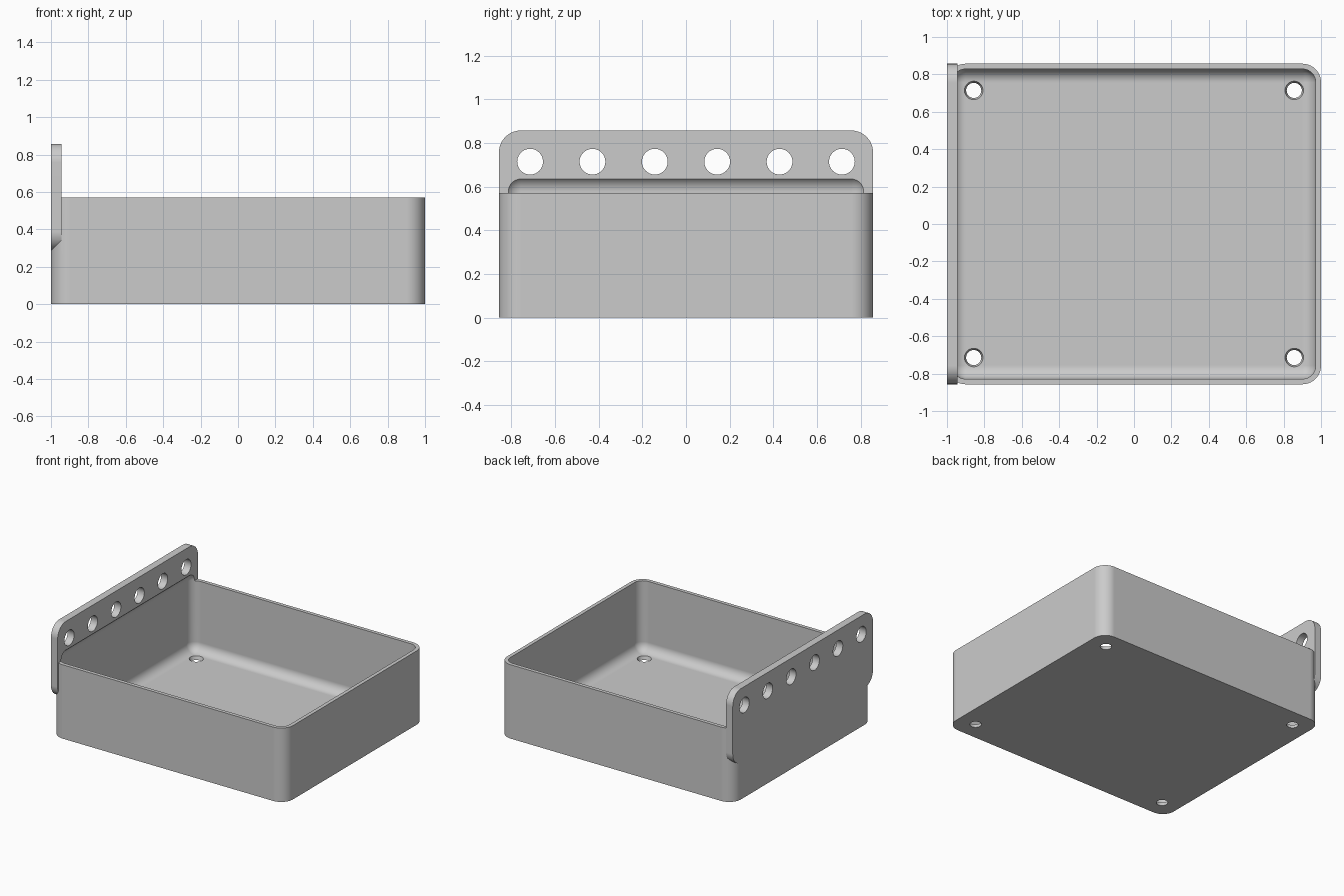
import bpy
import bmesh
from mathutils import Matrix

cube = bpy.data.objects.get("Cube")
if cube:
    bpy.data.objects.remove(cube, do_unlink=True)

grey = bpy.data.materials.new("light grey")
grey.use_nodes = True
grey.diffuse_color = (0.6, 0.6, 0.6, 1)
grey.node_tree.nodes["Principled BSDF"].inputs["Base Color"].default_value = (0.6, 0.6, 0.6, 1)

HALF_X, HALF_Y = 1.0, 0.857
WALL, PLATE = 0.0286, 0.057
RIM_Z = 0.571


def finish(name, bm):
    mesh = bpy.data.meshes.new(name)
    bm.to_mesh(mesh)
    bm.free()
    obj = bpy.data.objects.new(name, mesh)
    bpy.context.collection.objects.link(obj)
    mesh.materials.append(grey)
    return obj


def rounded_box(name, lo, hi, radius, axis=None, segments=10):
    """Box with the edges along one axis rounded, or all edges."""
    bm = bmesh.new()
    bmesh.ops.create_cube(bm, size=1)
    for v in bm.verts:
        v.co = [(a + b) / 2 + c * (b - a) for a, b, c in zip(lo, hi, v.co)]
    edges = [e for e in bm.edges if axis is None
             or abs(e.verts[0].co[axis] - e.verts[1].co[axis]) > 1e-5]
    bmesh.ops.bevel(bm, geom=edges, offset=radius, segments=segments,
                    profile=0.5, affect='EDGES')
    return finish(name, bm)


def drill(name, places, r_low, r_high, depth, turn):
    """Set of round cutters along z, turned by a matrix."""
    bm = bmesh.new()
    for p in places:
        bmesh.ops.create_cone(bm, cap_ends=True, segments=40, radius1=r_low,
                              radius2=r_high, depth=depth,
                              matrix=Matrix.Translation(p) @ turn)
    return finish(name, bm)


def combine(obj, other, operation):
    mod = obj.modifiers.new(operation.lower(), 'BOOLEAN')
    mod.object, mod.operation, mod.solver = other, operation, 'EXACT'
    bpy.context.view_layer.objects.active = obj
    bpy.ops.object.modifier_apply(modifier=mod.name)
    bpy.data.objects.remove(other, do_unlink=True)


# Tray body and the upright mounting plate
tray = rounded_box("tray", (-HALF_X, -HALF_Y, 0), (HALF_X, HALF_Y, RIM_Z), 0.1, axis=2)
plate = rounded_box("mounting_plate", (-HALF_X, -HALF_Y, 0.286),
                    (PLATE - HALF_X, HALF_Y, 0.857), 0.1, axis=0)
combine(tray, plate, 'UNION')

# Filleted cavity, which also cuts a shallow recess in the plate
cavity = rounded_box("cavity", (WALL - HALF_X, WALL - HALF_Y, WALL),
                     (HALF_X - WALL, HALF_Y - WALL, 0.649), 0.0714)
combine(tray, cavity, 'DIFFERENCE')

# Row of holes through the plate
row = [(PLATE / 2 - HALF_X, (i - 2.5) * 0.2857, 0.714) for i in range(6)]
combine(tray, drill("plate_holes", row, 0.059, 0.059, 0.2,
                    Matrix.Rotation(1.5707963, 4, 'Y')), 'DIFFERENCE')

# Tapered screw holes through the floor
corners = [(x, y, WALL / 2) for x in (-0.857, 0.857) for y in (-0.714, 0.714)]
combine(tray, drill("floor_holes", corners, 0.037, 0.053, 0.05,
                    Matrix.Identity(4)), 'DIFFERENCE')

# Smooth fillets with flat walls
bpy.ops.object.select_all(action='DESELECT')
tray.select_set(True)
bpy.context.view_layer.objects.active = tray
bpy.ops.object.shade_smooth_by_angle(angle=0.52)
weighted = tray.modifiers.new("weighted_normals", 'WEIGHTED_NORMAL')
weighted.keep_sharp = True
